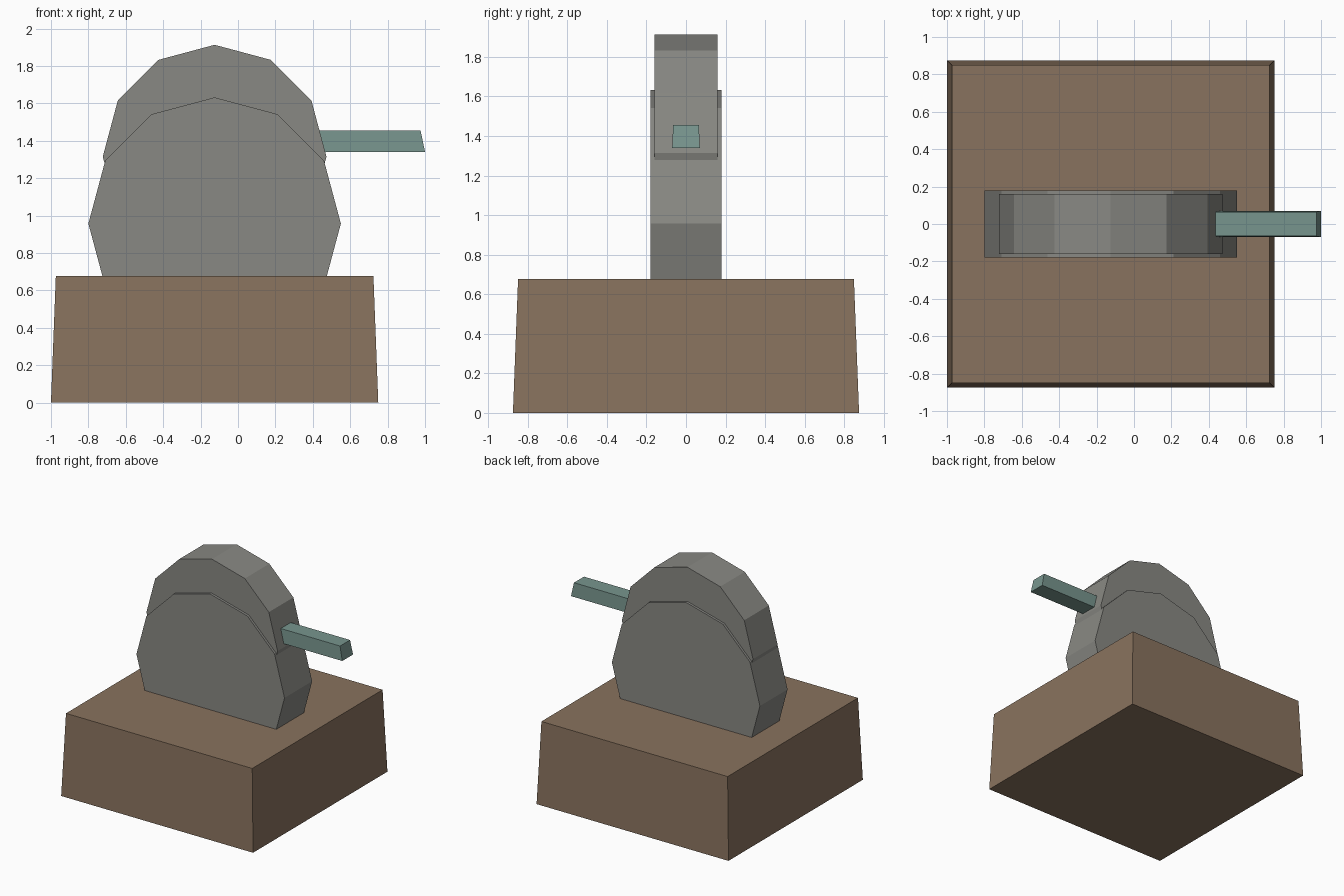
import bpy, bmesh, math
from mathutils import Matrix

if "Cube" in bpy.data.objects:
    bpy.data.objects.remove(bpy.data.objects["Cube"])


def material(name, rgb):
    m = bpy.data.materials.new(name)
    m.diffuse_color = (*rgb, 1)
    m.use_nodes = True
    m.node_tree.nodes["Principled BSDF"].inputs["Base Color"].default_value = m.diffuse_color
    return m


def finish(name, bm, mat):
    """Turn a bmesh into a named object with a material."""
    bmesh.ops.recalc_face_normals(bm, faces=bm.faces)
    me = bpy.data.meshes.new(name)
    bm.to_mesh(me)
    bm.free()
    me.materials.append(mat)
    ob = bpy.data.objects.new(name, me)
    bpy.context.collection.objects.link(ob)
    return ob


def tapered_box(name, x0, x1, half_y, z0, z1, inset, mat):
    """Box whose top face is inset on all sides."""
    bm = bmesh.new()
    bmesh.ops.create_cube(bm, size=2)
    cx, hx = (x0 + x1) / 2, (x1 - x0) / 2
    for v in bm.verts:
        top = v.co.z > 0
        ix, iy = inset if top else (0, 0)
        v.co = (cx + v.co.x * (hx - ix), v.co.y * (half_y - iy), z1 if top else z0)
    return finish(name, bm, mat)


def disc(name, x, z, radius, half_y, mat, sides=12):
    """Upright low-poly disc facing the front."""
    bm = bmesh.new()
    bmesh.ops.create_cone(bm, cap_ends=True, segments=sides, radius1=radius,
                          radius2=radius, depth=2 * half_y,
                          matrix=Matrix.Translation((x, 0, z)) @ Matrix.Rotation(math.pi / 2, 4, 'X'))
    return finish(name, bm, mat)


wood = material("wood", (0.25, 0.17, 0.112))
stone = material("stone", (0.248, 0.248, 0.228))
teal = material("teal", (0.185, 0.30, 0.27))

# wooden block base
tapered_box("base", -1.0, 0.75, 0.875, 0, 0.678, (0.026, 0.026), wood)
# lower wheel sunk into the base, narrower guard above it
disc("wheel", -0.125, 0.957, 0.675, 0.18, stone)
disc("upper_guard", -0.125, 1.315, 0.598, 0.16, stone)
# handle sticking out of the side
tapered_box("handle", 0.3, 1.0, 0.07, 1.34, 1.455, (0.024, 0.005), teal)
